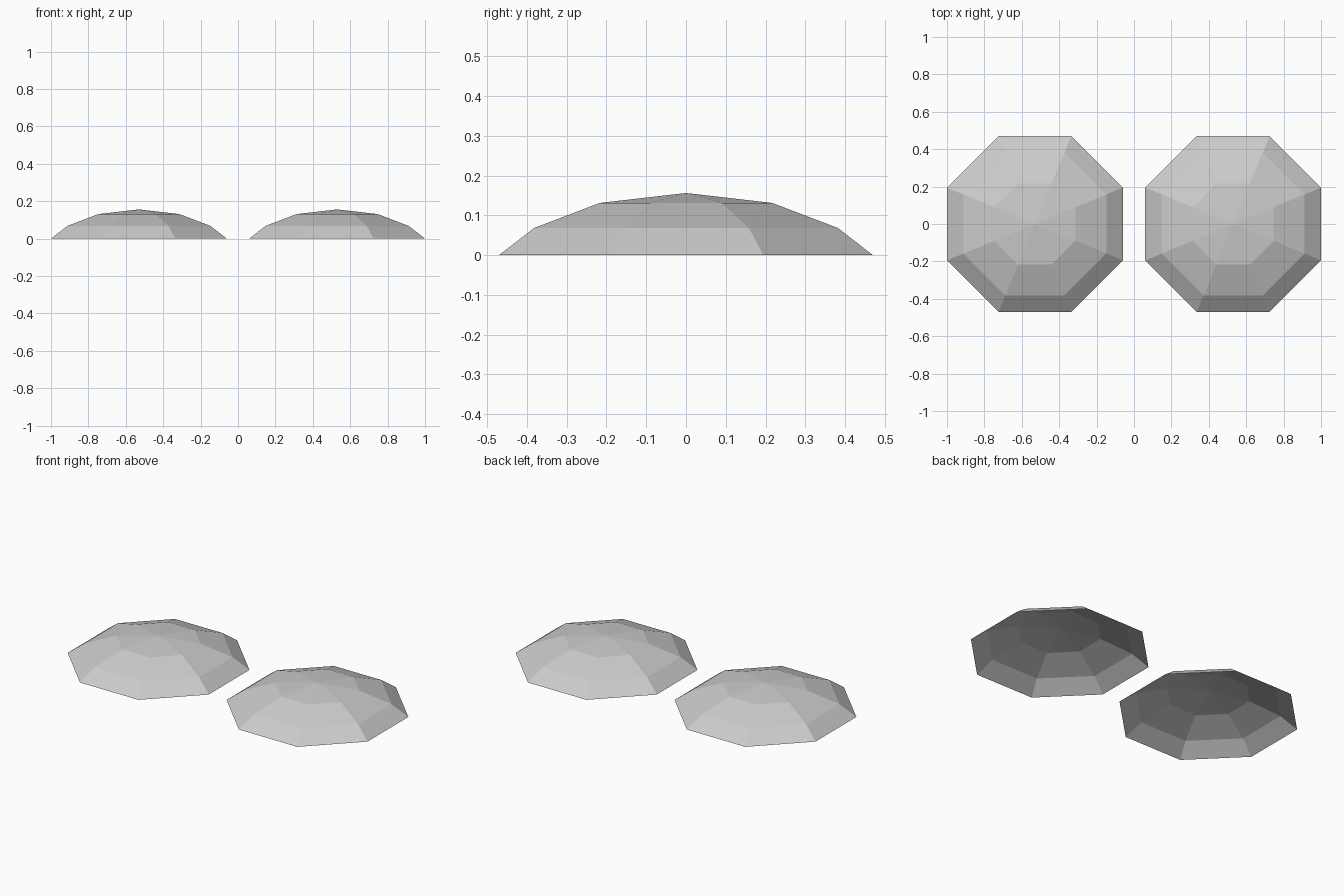
import bpy, bmesh, math

if "Cube" in bpy.data.objects:
    bpy.data.objects.remove(bpy.data.objects["Cube"])

grey = bpy.data.materials.new("light_grey")
grey.diffuse_color = (0.6, 0.6, 0.6, 1)
grey.use_nodes = True
grey.node_tree.nodes["Principled BSDF"].inputs["Base Color"].default_value = grey.diffuse_color

SIDES = 8
RINGS = [(0.47, 0.0), (0.382, 0.068), (0.217, 0.131)]  # apothem, height
APEX = 0.156


def dome(name, x):
    """Open, hollow, flat-faceted octagonal shell."""
    bm = bmesh.new()
    rings = []
    for apothem, z in RINGS:
        r = apothem / math.cos(math.pi / SIDES)
        angles = [(i + 0.5) * math.tau / SIDES for i in range(SIDES)]
        rings.append([bm.verts.new((r * math.cos(a), r * math.sin(a), z)) for a in angles])
    top = bm.verts.new((0, 0, APEX))
    for i in range(SIDES):
        j = (i + 1) % SIDES
        # side bands
        for low, high in zip(rings, rings[1:]):
            bm.faces.new((low[i], low[j], high[j], high[i]))
        # cap
        bm.faces.new((rings[-1][i], rings[-1][j], top))
    mesh = bpy.data.meshes.new(name)
    bm.to_mesh(mesh)
    bm.free()
    mesh.materials.append(grey)
    obj = bpy.data.objects.new(name, mesh)
    obj.location.x = x
    bpy.context.collection.objects.link(obj)


dome("left_dome", -0.53)
dome("right_dome", 0.53)
